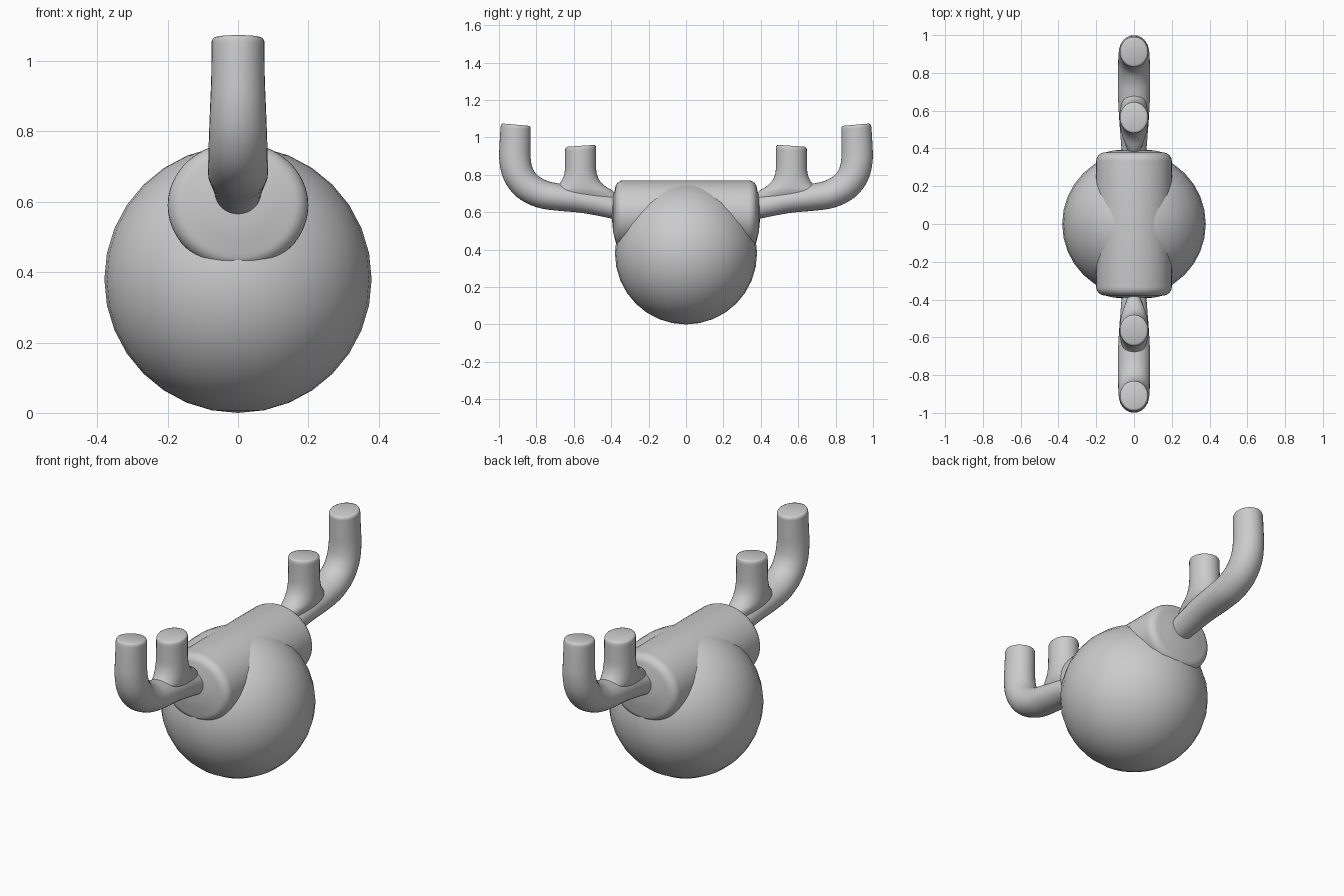
import bpy, bmesh, math
from mathutils import Vector

if "Cube" in bpy.data.objects:
    bpy.data.objects.remove(bpy.data.objects["Cube"])


def spline(rows, steps):
    # Catmull-Rom interpolation of station rows
    out = []
    for i in range(len(rows) - 1):
        p = [Vector(rows[max(0, min(len(rows) - 1, i + k))]) for k in (-1, 0, 1, 2)]
        for s in range(steps):
            t = s / steps
            out.append(0.5 * (2 * p[1] + (p[2] - p[0]) * t
                       + (2 * p[0] - 5 * p[1] + 4 * p[2] - p[3]) * t * t
                       + (3 * p[1] - p[0] - 3 * p[2] + p[3]) * t ** 3))
    return out + [Vector(rows[-1])]


def loft(name, rows, side=1, n=32):
    # rows: y, z, tangent angle in degrees, radius in yz plane, radius in x
    bm = bmesh.new()
    rings = []
    for y, z, a, ru, rx in rows:
        a = math.radians(a)
        ring = []
        for k in range(n):
            t = 2 * math.pi * k / n
            u = ru * math.sin(t)
            ring.append(bm.verts.new((rx * math.cos(t),
                                      side * (y - u * math.sin(a)),
                                      z + u * math.cos(a))))
        rings.append(ring)
    for r, q in zip(rings, rings[1:]):
        for k in range(n):
            bm.faces.new((r[k], r[(k + 1) % n], q[(k + 1) % n], q[k]))
    bm.faces.new(rings[0])
    bm.faces.new(rings[-1])
    bmesh.ops.recalc_face_normals(bm, faces=bm.faces[:])
    me = bpy.data.meshes.new(name)
    bm.to_mesh(me)
    bm.free()
    ob = bpy.data.objects.new(name, me)
    bpy.context.collection.objects.link(ob)
    smooth(ob)


def smooth(ob, angle=50):
    bpy.ops.object.select_all(action='DESELECT')
    ob.select_set(True)
    bpy.context.view_layer.objects.active = ob
    bpy.ops.object.shade_smooth_by_angle(angle=math.radians(angle))


def capped(rows, b=0.012):
    # small rounded rim at the tip
    y, z, a, ru, rx = rows[-1]
    body = list(rows[:-1])
    for d, inset in ((b, 0), (b * 0.3, b * 0.3), (0, b)):
        body.append((y, z - d, a, ru - inset, rx - inset))
    return body


# round head
bpy.ops.mesh.primitive_uv_sphere_add(segments=32, ring_count=16, radius=0.38,
                                     location=(0, 0, 0.38))
head = bpy.context.object
head.name = "head_ball"
smooth(head)

# cross barrel with rounded, slightly domed ends
half = [(0.0, 1.0)]
for i in range(7):
    t = math.pi / 2 * i / 6
    half.append((0.334 + 0.045 * math.sin(t), 0.76 + 0.24 * math.cos(t)))
half += [(0.389, 0.55), (0.394, 0.3), (0.396, 0.02)]
prof = [(-y, k) for y, k in reversed(half[1:])] + half
loft("cross_barrel", [(y, 0.59, 0, 0.18 * k, 0.2 * k) for y, k in prof], n=48)

# antlers: main bent branch and flared inner prong, on both sides
branch = [
    (0.33, 0.612, 18, 0.060, 0.062),
    (0.42, 0.634, 14, 0.062, 0.068),
    (0.55, 0.663, 9, 0.067, 0.078),
    (0.68, 0.680, 8, 0.072, 0.085),
    (0.77, 0.697, 20, 0.076, 0.085),
    (0.85, 0.740, 43, 0.080, 0.084),
    (0.897, 0.805, 67, 0.083, 0.082),
    (0.914, 0.88, 85, 0.084, 0.079),
    (0.914, 0.96, 91, 0.083, 0.076),
    (0.910, 1.068, 95, 0.080, 0.075),
]
prong = [
    (0.555, 0.68, 90, 0.200, 0.060),
    (0.558, 0.715, 90, 0.165, 0.074),
    (0.561, 0.74, 90, 0.128, 0.077),
    (0.563, 0.77, 90, 0.101, 0.077),
    (0.564, 0.81, 89, 0.086, 0.076),
    (0.564, 0.86, 87, 0.083, 0.075),
    (0.563, 0.955, 86, 0.083, 0.075),
]
for side, label in ((-1, "front"), (1, "back")):
    loft(label + "_antler_branch", capped(spline(branch, 4)), side)
    loft(label + "_antler_prong", capped(spline(prong, 3)), side)
